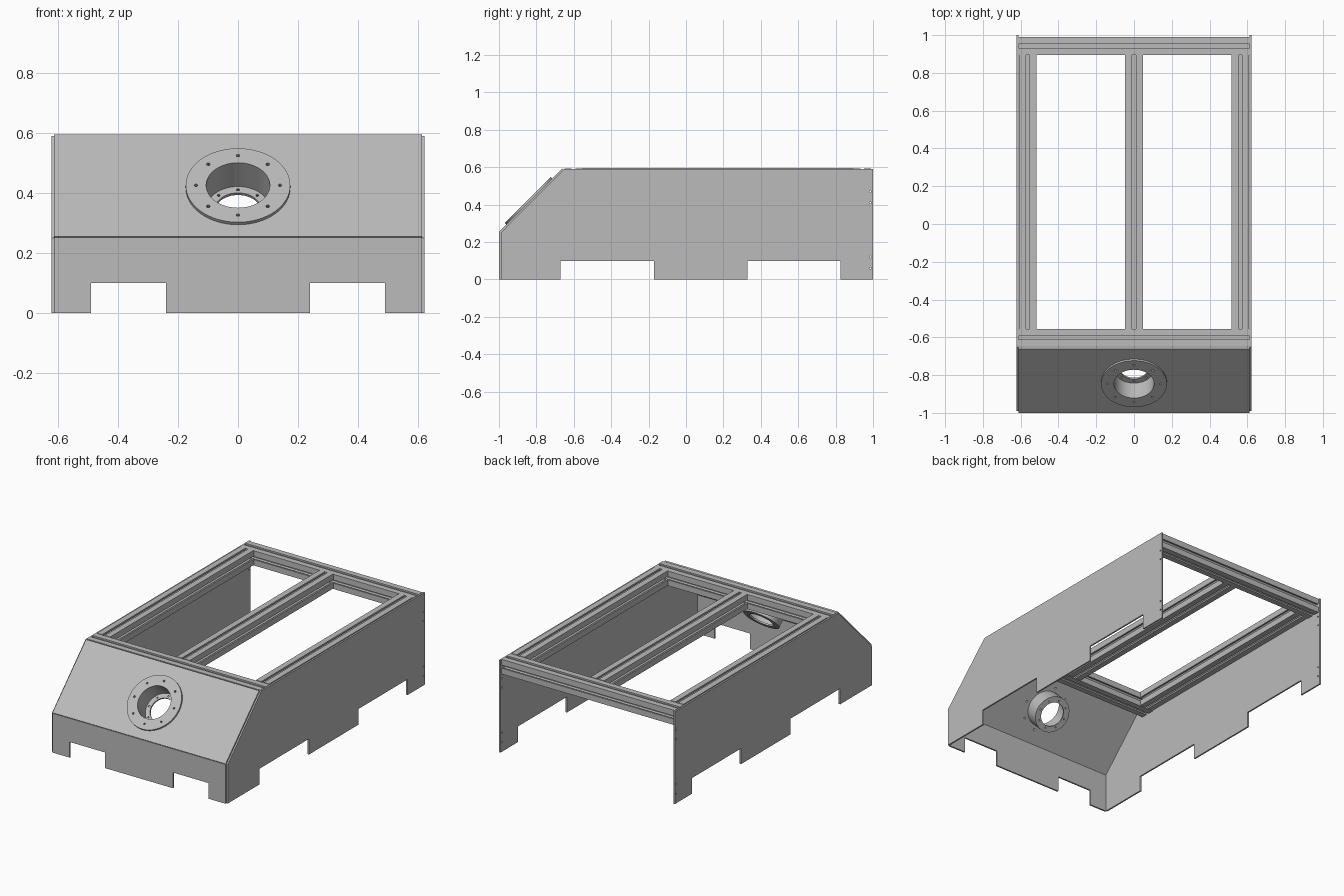
import bpy
from math import sin, cos, pi
from mathutils import Matrix, Vector

if "Cube" in bpy.data.objects:
    bpy.data.objects.remove(bpy.data.objects["Cube"])

grey = bpy.data.materials.new("aluminium_grey")
grey.use_nodes = True
COLOUR = (0.5, 0.5, 0.5, 1)
grey.diffuse_color = COLOUR
grey.node_tree.nodes["Principled BSDF"].inputs["Base Color"].default_value = COLOUR

X, Y, Z = Vector((1, 0, 0)), Vector((0, 1, 0)), Vector((0, 0, 1))
UP_SLOPE = (Y + Z).normalized()
SLOPE_OUT = X.cross(UP_SLOPE)


def circle(r, n=16, cx=0, cy=0):
    return [(cx + r * cos(2 * pi * i / n), cy + r * sin(2 * pi * i / n)) for i in range(n)]


def bolt_circle(r, hole):
    return [circle(hole, 12, cx, cy) for cx, cy in circle(r, 8)]


def extrude(name, outlines, depth, origin, u, v, smooth=False):
    """Extrude filled outlines (first is the edge, the rest are holes) centred on origin."""
    curve = bpy.data.curves.new(name, 'CURVE')
    curve.dimensions = '2D'
    curve.fill_mode = 'BOTH'
    curve.extrude = depth / 2
    for pts in outlines:
        s = curve.splines.new('POLY')
        s.points.add(len(pts) - 1)
        for p, (a, b) in zip(s.points, pts):
            p.co = (a, b, 0, 1)
        s.use_cyclic_u = True
    curve.materials.append(grey)
    obj = bpy.data.objects.new(name, curve)
    bpy.context.collection.objects.link(obj)
    rot = Matrix((u, v, u.cross(v))).transposed().to_4x4()
    obj.matrix_world = Matrix.Translation(origin) @ rot
    bpy.ops.object.select_all(action='DESELECT')
    obj.select_set(True)
    bpy.context.view_layer.objects.active = obj
    bpy.ops.object.convert(target='MESH')
    if smooth:
        bpy.ops.object.shade_smooth_by_angle()
    else:
        bpy.ops.object.shade_flat()
    return bpy.context.object


# Side panels with foot notches and rear screw holes
side = [(-0.99, 0), (-0.67, 0), (-0.67, 0.1), (-0.17, 0.1), (-0.17, 0), (0.33, 0),
        (0.33, 0.1), (0.825, 0.1), (0.825, 0), (1, 0), (1, 0.59), (-0.652, 0.59), (-0.99, 0.25)]
screws = [circle(0.005, 10, 0.985, z) for z in (0.06, 0.12, 0.41, 0.47)]
for sign, word in ((1, "left"), (-1, "right")):
    extrude(word + "_side_panel", [side] + screws, 0.01, X * sign * 0.616, Y, Z)

# Front panel with two notches
half = [(0.24, 0), (0.24, 0.1), (0.49, 0.1), (0.49, 0), (0.612, 0), (0.612, 0.251)]
front = half + [(-x, z) for x, z in reversed(half)]
extrude("front_panel", [front], 0.01, Y * -0.995, X, Z)

# Sloped panel, bored for the port
port = Vector((0, -0.838, 0.417))
low, high = -0.229, 0.25
slope = [(-0.612, low), (0.612, low), (0.612, high), (-0.612, high)]
extrude("sloped_panel", [slope, circle(0.114, 64)] + bolt_circle(0.14, 0.006),
        0.012, port - SLOPE_OUT * 0.006, X, UP_SLOPE)

# Port: outer flange, tube and inner lip
extrude("port_flange", [circle(0.174, 64), circle(0.106, 64)] + bolt_circle(0.14, 0.006),
        0.012, port + SLOPE_OUT * 0.006, X, UP_SLOPE, True)
extrude("port_tube", [circle(0.114, 64), circle(0.106, 64)],
        0.1, port - SLOPE_OUT * 0.05, X, UP_SLOPE, True)
extrude("port_inner_lip", [circle(0.114, 64), circle(0.076, 64)] + bolt_circle(0.091, 0.005),
        0.01, port - SLOPE_OUT * 0.105, X, UP_SLOPE, True)

# Slotted rail section: one quarter turned four times
H = 0.047
quarter = [(H, -H), (H, -0.01), (0.037, -0.01), (0.037, -0.022), (0.028, -0.022),
           (0.017, -0.011), (0.017, 0.011), (0.028, 0.022), (0.037, 0.022), (0.037, 0.01), (H, 0.01)]
section = []
for k in range(4):
    c, s = round(cos(k * pi / 2)), round(sin(k * pi / 2))
    section += [(c * x - s * y, s * x + c * y) for x, y in quarter]
rail = [section, circle(0.008)]

# Top frame: two cross rails and three long rails
for word, y in (("front", -0.602), ("rear", 0.942)):
    extrude(word + "_cross_rail", rail, 1.222, Vector((0, y, 0.545)), Y, Z)
for word, x in (("left", 0.562), ("middle", 0), ("right", -0.562)):
    extrude(word + "_long_rail", rail, 1.45, Vector((x, 0.17, 0.548)), X, Z)
